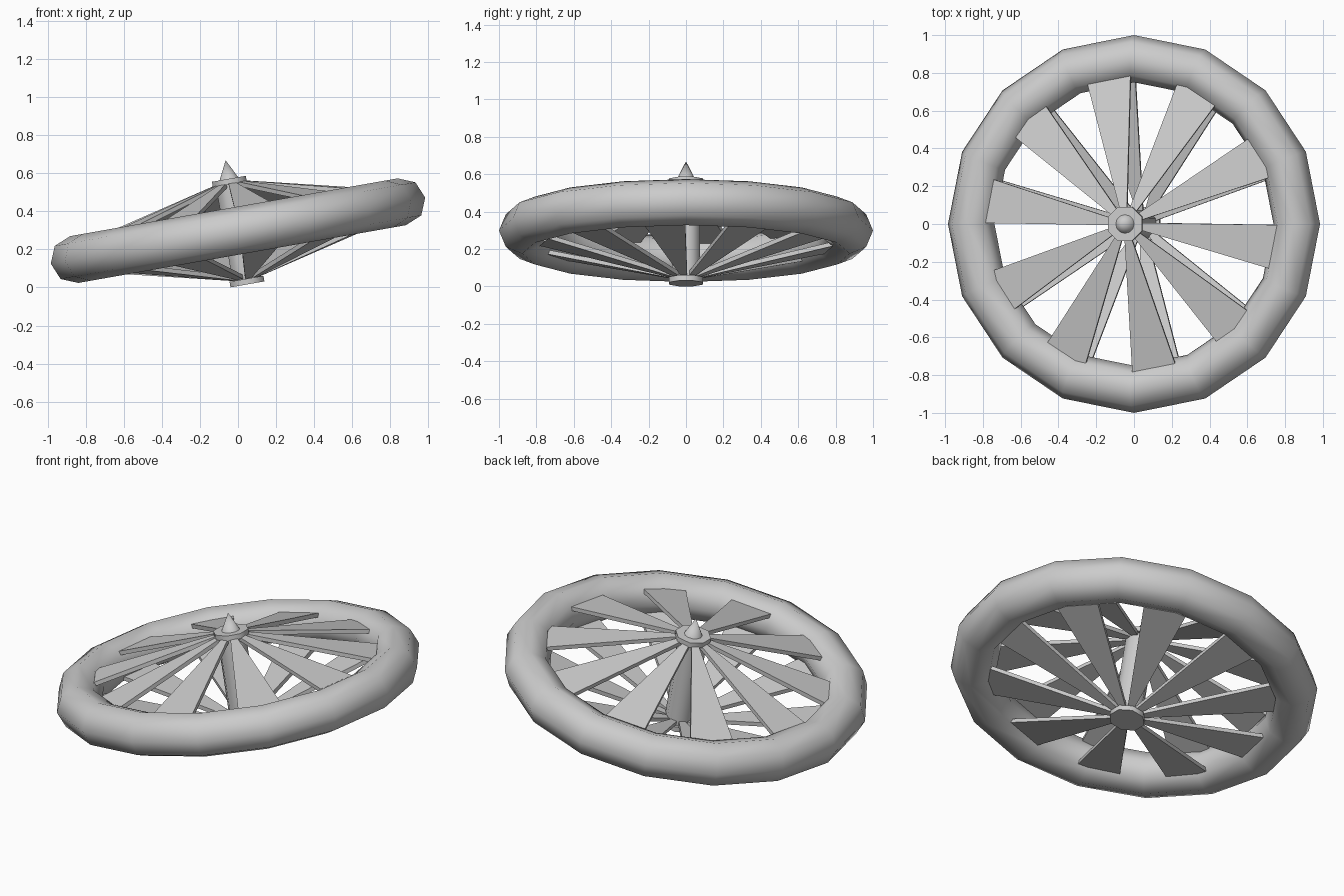
import bpy, bmesh, math
from mathutils import Matrix, Vector

if "Cube" in bpy.data.objects:
    bpy.data.objects.remove(bpy.data.objects["Cube"])

# Whole wheel leans 10 degrees about y, centred at z = 0.299
TILT = Matrix.Translation((0, 0, 0.299)) @ Matrix.Rotation(math.radians(-10), 4, 'Y')
BLADES = 10


def finish(obj, name, smooth=None):
    obj.name = name
    obj.matrix_world = TILT @ obj.matrix_basis
    if smooth:
        bpy.ops.object.shade_smooth_by_angle(angle=math.radians(smooth))


def cone(name, r1, r2, z0, z1, sides, turn=0.0, smooth=None):
    bpy.ops.mesh.primitive_cone_add(vertices=sides, radius1=r1, radius2=r2, depth=z1 - z0,
                                    location=(0, 0, (z0 + z1) / 2), rotation=(0, 0, turn))
    finish(bpy.context.object, name, smooth)


def blades(name, side):
    bm = bmesh.new()
    # (radius, half width, height) at hub and rim
    ends = [(0.06, 0.016, 0.247), (0.79, 0.12, 0.068)]
    for i in range(BLADES):
        rot = Matrix.Rotation(math.radians(-9 + 36 * i), 3, 'Z')
        quads = []
        for r, w, z in ends:
            quads.append([bm.verts.new(rot @ Vector((r, y, side * (z + dz))))
                          for y, dz in ((-w, -0.012), (w, -0.012), (w, 0.012), (-w, 0.012))])
        a, b = quads
        bm.faces.new(a)
        bm.faces.new(b[::-1])
        for k in range(4):
            n = (k + 1) % 4
            bm.faces.new((a[k], b[k], b[n], a[n]))
    bmesh.ops.recalc_face_normals(bm, faces=bm.faces)
    mesh = bpy.data.meshes.new(name)
    bm.to_mesh(mesh)
    bm.free()
    obj = bpy.data.objects.new(name, mesh)
    bpy.context.collection.objects.link(obj)
    finish(obj, name)


# Rim
bpy.ops.mesh.primitive_torus_add(major_segments=16, minor_segments=8,
                                 major_radius=0.875, minor_radius=0.125)
finish(bpy.context.object, "rim", 60)

# Axle, hub caps and pointed spike
EIGHTH = math.radians(22.5)
cone("axle", 0.08, 0.08, -0.26, 0.26, 8, EIGHTH, 60)
cone("top_hub_cap", 0.098, 0.098, 0.247, 0.277, 8, EIGHTH, 60)
cone("bottom_hub_cap", 0.098, 0.098, -0.287, -0.257, 8, EIGHTH, 60)
cone("spike", 0.052, 0.0, 0.272, 0.376, 12, 0, 60)

# Tapered spoke blades above and below
blades("top_spokes", 1)
blades("bottom_spokes", -1)
